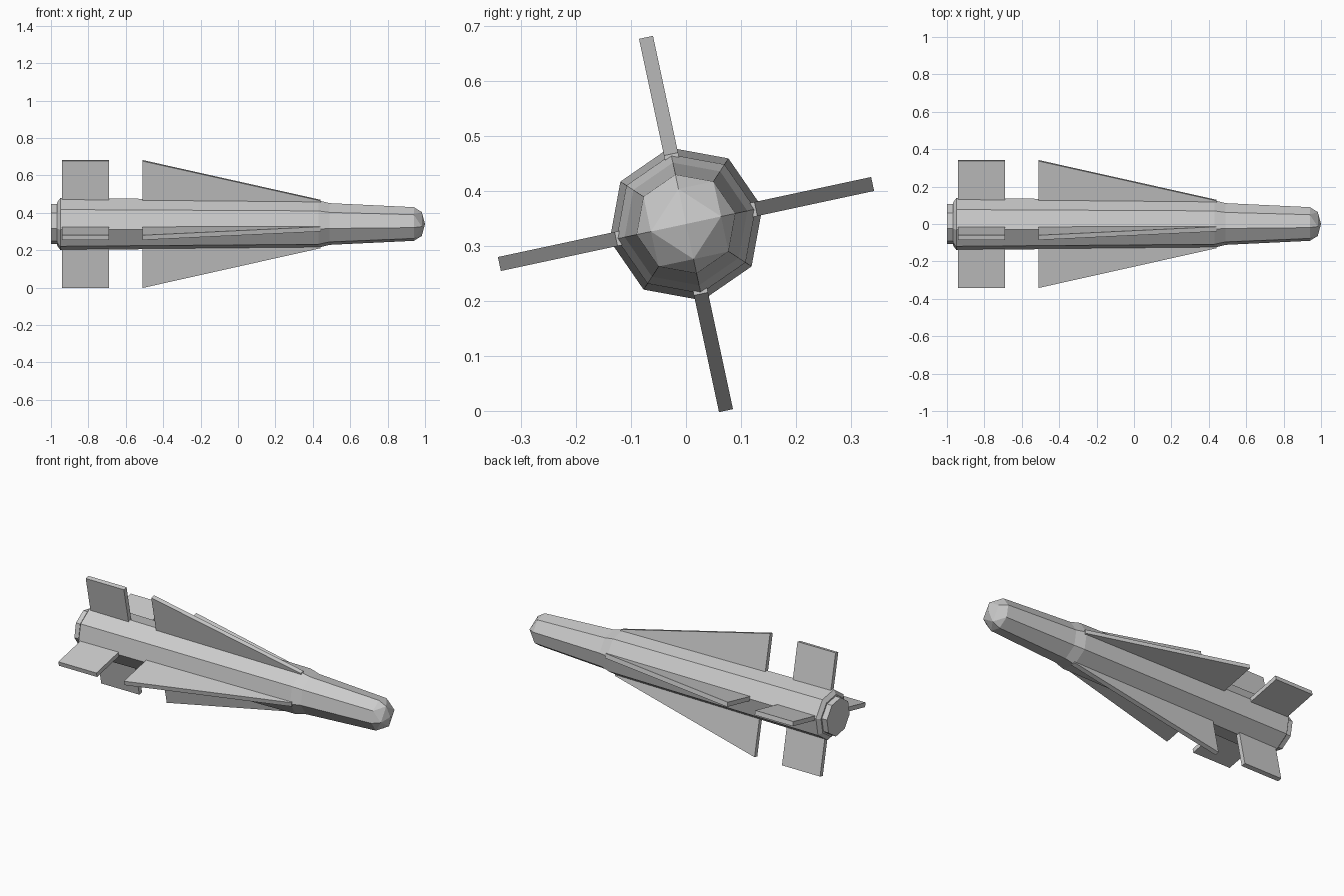
import bpy
import bmesh
from math import cos, sin, pi, radians
from mathutils import Matrix, Vector

default = bpy.data.objects.get("Cube")
if default:
    bpy.data.objects.remove(default, do_unlink=True)

AXIS_Z = 0.34             # height of the body axis
ROLL = radians(12.1)      # roll of the fins and hull about the axis
SIDES = 8

grey = bpy.data.materials.new("light_grey")
grey.use_nodes = True
color = (0.6, 0.6, 0.6, 1)
grey.diffuse_color = color
grey.node_tree.nodes["Principled BSDF"].inputs["Base Color"].default_value = color


def radial(x, r, angle):
    """Point at distance r from the body axis."""
    return Vector((x, r * cos(angle), AXIS_Z + r * sin(angle)))


def finish(bm, name):
    bmesh.ops.recalc_face_normals(bm, faces=bm.faces)
    mesh = bpy.data.meshes.new(name)
    bm.to_mesh(mesh)
    bm.free()
    mesh.materials.append(grey)
    obj = bpy.data.objects.new(name, mesh)
    bpy.context.collection.objects.link(obj)
    return obj


def ring(bm, x, r):
    return [bm.verts.new(radial(x, r, ROLL + 2 * pi * i / SIDES)) for i in range(SIDES)]


def hull(name, profile):
    """Eight-sided body lofted through (x, radius) stations."""
    bm = bmesh.new()
    rings = [ring(bm, x, r) for x, r in profile]
    for a, b in zip(rings, rings[1:]):
        for i in range(SIDES):
            j = (i + 1) % SIDES
            bm.faces.new((a[i], a[j], b[j], b[i]))
    bm.faces.new(rings[0])
    bm.faces.new(rings[-1])
    return finish(bm, name)


def nose(name, x, r, length):
    """Faceted dome: four quadrants, each split into four triangles."""
    bm = bmesh.new()
    base = ring(bm, x, r)
    mid = [bm.verts.new(radial(x + 0.71 * length, 0.71 * r, ROLL + k * pi / 2)) for k in range(4)]
    tip = bm.verts.new(radial(x + length, 0, 0))
    for k in range(4):
        n = (k + 1) % 4
        a, b, c = base[2 * k], base[2 * k + 1], base[2 * n]
        for tri in ((a, b, mid[k]), (b, c, mid[n]), (b, mid[n], mid[k]), (mid[k], mid[n], tip)):
            bm.faces.new(tri)
    bm.faces.new(base)
    return finish(bm, name)


def fin(name, outline, angle, thickness=0.026):
    """Flat plate from an (x, radius) outline, turned about the body axis."""
    bm = bmesh.new()
    sides = [[bm.verts.new((x, r, s * thickness / 2)) for x, r in outline] for s in (-1, 1)]
    for loop in sides:
        bm.faces.new(loop)
    n = len(outline)
    for i in range(n):
        j = (i + 1) % n
        bm.faces.new((sides[0][i], sides[0][j], sides[1][j], sides[1][i]))
    bm.transform(Matrix.Translation((0, 0, AXIS_Z)) @ Matrix.Rotation(angle, 4, 'X'))
    return finish(bm, name)


# Body: tapered tube, shoulder, slimmer forward section
hull("body", [(-0.967, 0.118), (-0.95, 0.142), (0.43, 0.129), (0.49, 0.114), (0.94, 0.092)])
hull("exhaust_nozzle", [(-1.0, 0.109), (-0.96, 0.109)])
nose("nose_cap", 0.94, 0.092, 0.06)

# Four swept wings and four rectangular tail fins
wing_outline = [(-0.51, 0.1), (-0.51, 0.347), (0.44, 0.13), (0.44, 0.1)]
tail_outline = [(-0.94, 0.1), (-0.94, 0.347), (-0.69, 0.347), (-0.69, 0.1)]
for k, side in enumerate(("left_back", "top", "right_front", "bottom")):
    fin("wing_" + side, wing_outline, ROLL + k * pi / 2)
    fin("tail_fin_" + side, tail_outline, ROLL + k * pi / 2)
